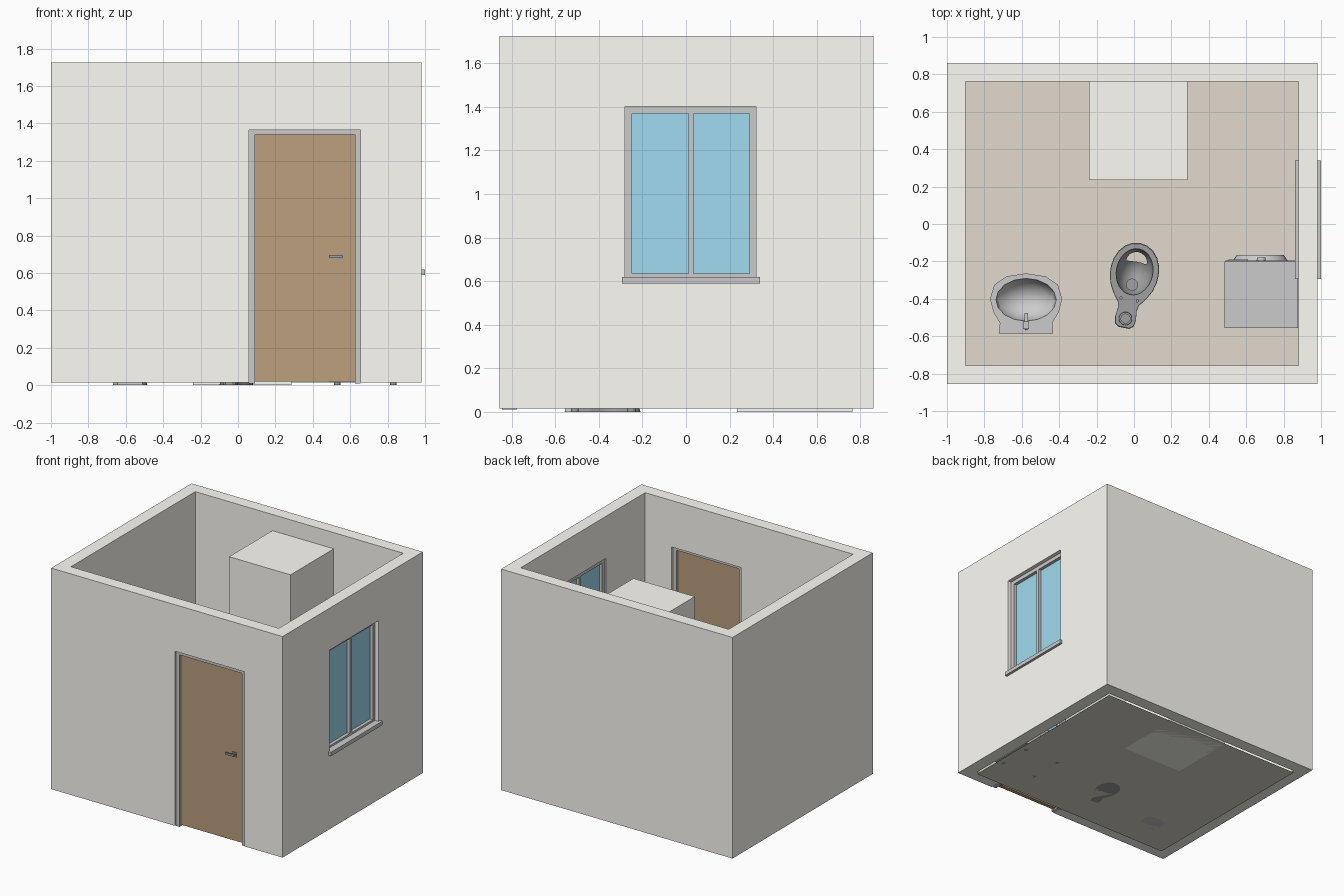
import bpy, bmesh, math
from mathutils import Matrix, Vector

if "Cube" in bpy.data.objects:
    bpy.data.objects.remove(bpy.data.objects["Cube"])


def material(name, r, g, b):
    m = bpy.data.materials.new(name)
    m.diffuse_color = (r, g, b, 1)
    m.use_nodes = True
    m.node_tree.nodes["Principled BSDF"].inputs["Base Color"].default_value = m.diffuse_color
    return m


PLASTER = material("plaster", 1.0, 0.98, 0.92)
WOOD = material("wood", 0.51, 0.35, 0.21)
GLASS = material("glass", 0.35, 0.71, 0.87)
TILE = material("floor_tile", 0.75, 0.70, 0.61)
DARK = material("dark_ceramic", 0.35, 0.35, 0.35)
WHITE = material("white_ceramic", 0.95, 0.95, 0.95)


def finish(name, bm, mat=None):
    bmesh.ops.recalc_face_normals(bm, faces=bm.faces)
    me = bpy.data.meshes.new(name)
    bm.to_mesh(me)
    bm.free()
    ob = bpy.data.objects.new(name, me)
    bpy.context.collection.objects.link(ob)
    if mat:
        me.materials.append(mat)
    return ob


def box(name, x, y, z, mat=None):
    bm = bmesh.new()
    bmesh.ops.create_cube(bm, size=1)
    for v in bm.verts:
        v.co = [a + (b - a) * (c + 0.5) for (a, b), c in zip((x, y, z), v.co)]
    return finish(name, bm, mat)


def cylinder(name, c, r1, r2, depth, axis="Z", mat=None, n=24):
    bm = bmesh.new()
    rot = Matrix.Rotation(-math.pi / 2, 4, "X") if axis == "Y" else Matrix()
    bmesh.ops.create_cone(bm, cap_ends=True, segments=n, radius1=r1, radius2=r2,
                          depth=depth, matrix=Matrix.Translation(c) @ rot)
    return finish(name, bm, mat)


def ellipsoid(name, c, r, n=32):
    bm = bmesh.new()
    bmesh.ops.create_uvsphere(bm, u_segments=n, v_segments=n // 2, radius=1,
                              matrix=Matrix.Translation(c) @ Matrix.Diagonal((*r, 1)))
    return finish(name, bm)


def loft(name, rings, mat=None):
    bm = bmesh.new()
    vs = [[bm.verts.new(p) for p in ring] for ring in rings]
    n = len(vs[0])
    for a, b in zip(vs, vs[1:]):
        for i in range(n):
            bm.faces.new((a[i], a[(i + 1) % n], b[(i + 1) % n], b[i]))
    bm.faces.new(vs[0][::-1])
    bm.faces.new(vs[-1])
    return finish(name, bm, mat)


def activate(ob):
    bpy.ops.object.select_all(action="DESELECT")
    ob.select_set(True)
    bpy.context.view_layer.objects.active = ob


def cut(ob, *cutters):
    activate(ob)
    for c in cutters:
        m = ob.modifiers.new("cut", "BOOLEAN")
        m.operation, m.solver, m.object = "DIFFERENCE", "EXACT", c
        bpy.ops.object.modifier_apply(modifier=m.name)
        bpy.data.objects.remove(c)


def smooth(ob, deg=35):
    activate(ob)
    bpy.ops.object.shade_smooth_by_angle(angle=math.radians(deg))


def outline(half, z, s=1, cy=0):
    """Closed mirrored ring from (half width, y) points, scaled about cy."""
    pts = half + [(-w, y) for w, y in reversed(half) if w > 0]
    return [Vector((w * s, cy + (y - cy) * s, z)) for w, y in pts]


# Room shell with door and window openings
walls = box("walls", (-1, .98), (-.855, .86), (.015, 1.725), PLASTER)
cut(walls,
    box("c", (-.90, .88), (-.757, .763), (-1, 3)),
    box("c", (.06, .655), (-1, -.6), (-1, 1.365)),
    box("c", (.8, 1.1), (-.28, .32), (.605, 1.40)))

# Floor sheet
bm = bmesh.new()
bm.faces.new([bm.verts.new(p) for p in
              ((-.90, -.757, 0), (.88, -.757, 0), (.88, .763, 0), (-.90, .763, 0))])
finish("floor", bm, TILE)

# Tall boxed-in cabin against the back wall
box("shower_cabin", (-.24, .285), (.235, .763), (.0, 1.60), PLASTER)

# Door, frame and handles
box("door_leaf", (.09, .625), (-.825, -.795), (.02, 1.34), WOOD)
for i, x in enumerate((.06, .625)):
    box(f"door_jamb_{i}", (x, x + .03), (-.843, -.775), (.01, 1.34))
box("door_head", (.06, .655), (-.843, -.775), (1.34, 1.365))
for side, s in (("outer", -1), ("inner", 1)):
    y = lambda a, b: tuple(sorted((-.81 + s * a, -.81 + s * b)))
    box(f"{side}_handle_plate", (.53, .565), y(.014, .022), (.67, .705), DARK)
    box(f"{side}_handle_stem", (.54, .555), y(.02, .036), (.68, .695), DARK)
    box(f"{side}_handle_lever", (.487, .558), y(.030, .042), (.68, .695), DARK)

# Window frame, panes and sill
for i, (a, b) in enumerate(((-.28, -.247), (.012, .034), (.292, .32))):
    box(f"window_post_{i}", (.89, .95), (a, b), (.62, 1.40))
for i, (a, b) in enumerate(((1.37, 1.40), (.62, .635))):
    box(f"window_rail_{i}", (.89, .95), (-.28, .32), (a, b))
for i, (a, b) in enumerate(((-.247, .012), (.034, .292))):
    box(f"window_pane_{i}", (.915, .925), (a, b), (.635, 1.37), GLASS)
box("window_sill", (.86, 1.0), (-.293, .34), (.59, .62))

# Toilet pan: lofted body, hollow bowl, drain, inlet and seat bolt holes
pan = [(.03, 0), (.05, .015), (.057, .05), (.051, .10), (.057, .13), (.09, .175),
       (.115, .22), (.128, .27), (.13, .31), (.124, .355), (.105, .40),
       (.075, .435), (.04, .455), (0, .462)]
toilet = loft("toilet_pan", [outline(pan, z, s, cy) for z, s, cy in
              ((0, .68, .12), (.02, .66, .12), (.10, .62, .13), (.17, .74, .14),
               (.225, .94, .18), (.24, 1, .2), (.265, 1, .2), (.27, .98, .22))], DARK)
cut(toilet,
    ellipsoid("c", (0, .305, .275), (.098, .125, .15)),
    cylinder("c", (0, .235, .15), .03, .03, .12),
    cylinder("c", (-.045, .155, .27), .006, .006, .04, n=10),
    cylinder("c", (.045, .155, .27), .006, .006, .04, n=10))
inlet = cylinder("toilet_inlet_ring", (0, .05, .274), .036, .034, .012, mat=DARK)
cut(inlet, cylinder("c", (0, .05, .27), .024, .024, .05))
for ob in (toilet, inlet):
    smooth(ob)
    ob.matrix_world = (Matrix.Translation((-.055, -.555, 0))
                       @ Matrix.Rotation(math.radians(-11), 4, "Z"))

# Wash basin: faceted bowl with a back ledge, pedestal and tap
rim = [(.145, -.585), (.14, -.53), (.175, -.47), (.193, -.40), (.17, -.325),
       (.105, -.28), (0, -.264)]
basin = loft("basin", [outline(rim, z, s, -.5) for z, s in
             ((.40, .42), (.46, .75), (.52, .95), (.56, 1))], WHITE)
cut(basin, ellipsoid("c", (0, -.405, .565), (.163, .115, .12), 16))
pedestal = loft("basin_pedestal", [outline(rim, z, s, -.53) for z, s in
                ((0, .48), (.05, .40), (.30, .34), (.42, .44))], WHITE)
tap = [cylinder("tap_body", (0, -.55, .59), .016, .014, .06, n=12),
       box("tap_spout", (-.009, .009), (-.55, -.475), (.595, .61)),
       box("tap_lever", (-.016, .016), (-.562, -.52), (.62, .632))]
for ob in [basin, pedestal] + tap:
    ob.location.x = -.577
    smooth(ob, 25)

# Washing machine: cabinet, front panel, round door, controls and feet
box("washer_body", (.49, .875), (-.555, -.215), (.015, .56))
box("washer_top", (.485, .878), (-.555, -.20), (.56, .58))
box("washer_front", (.49, .872), (-.215, -.198), (.02, .48))
box("washer_control_panel", (.49, .872), (-.215, -.195), (.485, .56))
ring = cylinder("washer_door_ring", (.675, -.183, .27), .15, .125, .035, "Y", n=32)
cut(ring, cylinder("c", (.675, -.17, .27), .095, .095, .04, "Y", n=32))
smooth(ring)
smooth(cylinder("washer_door_glass", (.675, -.188, .27), .097, .08, .02, "Y", GLASS, 32))
smooth(cylinder("washer_knob", (.68, -.188, .522), .025, .022, .02, "Y"))
box("washer_drawer", (.505, .61), (-.2, -.19), (.497, .55))
for x in (.53, .83):
    for y in (-.51, -.25):
        cylinder("washer_foot", (x, y, .008), .018, .018, .016, mat=DARK, n=12)
